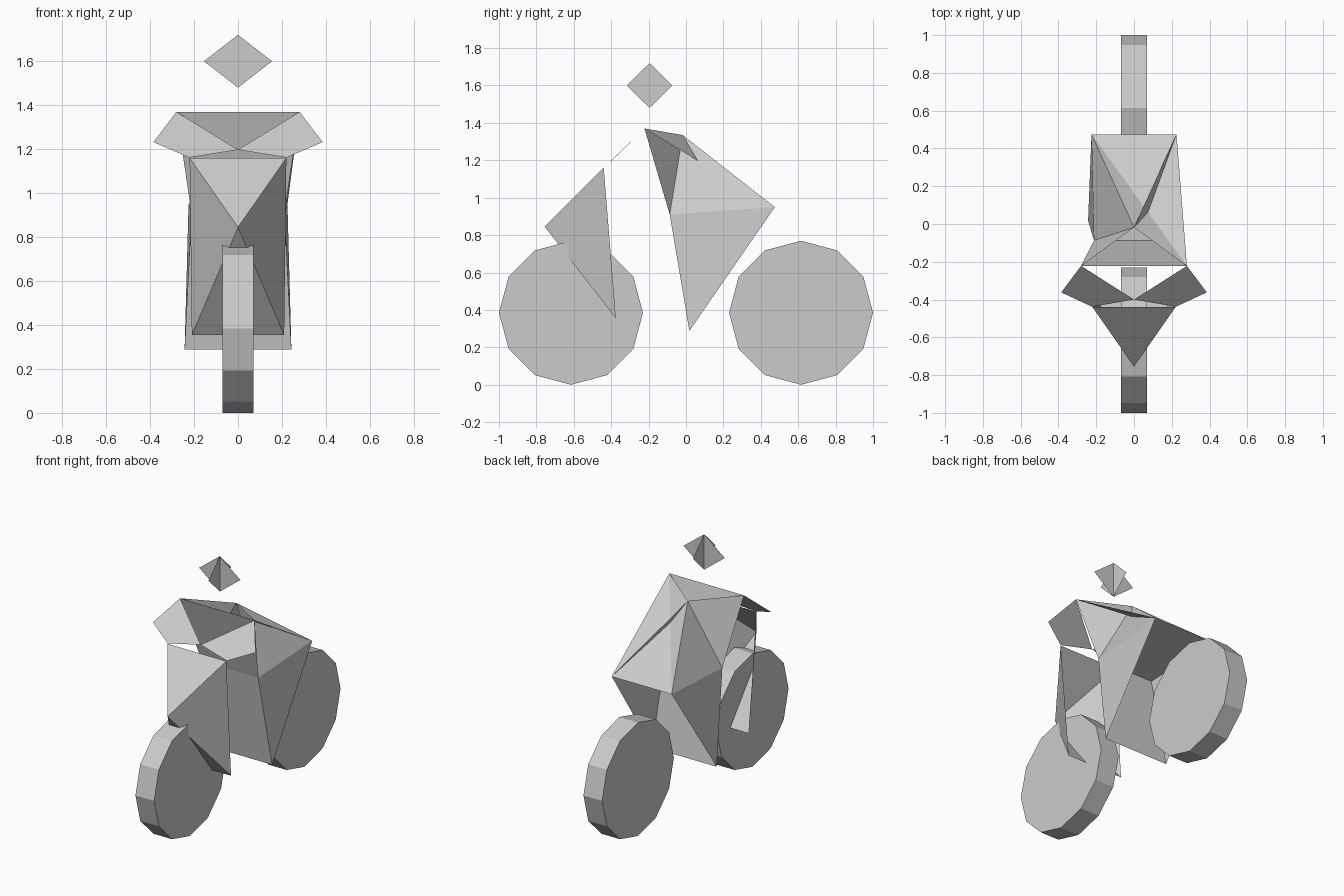
import bpy
from math import pi

if "Cube" in bpy.data.objects:
    bpy.data.objects.remove(bpy.data.objects["Cube"])


def shell(name, verts, faces, mirror=False):
    """Thin faceted sheet; optionally mirrored across x = 0."""
    me = bpy.data.meshes.new(name)
    me.from_pydata(verts, [], faces)
    ob = bpy.data.objects.new(name, me)
    bpy.context.collection.objects.link(ob)
    if mirror:
        ob.modifiers.new("mirror", 'MIRROR').use_clip = True
    return ob


def flip(p):
    return (-p[0], p[1], p[2])


# wheels: twelve-sided discs
for name, y in (("front_wheel", -0.615), ("rear_wheel", 0.615)):
    bpy.ops.mesh.primitive_cylinder_add(vertices=12, radius=0.385, depth=0.14,
                                        location=(0, y, 0.385),
                                        rotation=(0, pi / 2, 0))
    bpy.context.object.name = name

# front fairing: pyramid open at the back
top, low, nose = (0.22, -0.44, 1.16), (0.21, -0.375, 0.355), (0, -0.755, 0.845)
shell("front_fairing", [nose, top, flip(top), low, flip(low)],
      [(0, 1, 2), (0, 3, 1), (0, 2, 4), (0, 4, 3)])

# key points of the torso and legs
shoulder = (0.28, -0.222, 1.37)
neck = (0, -0.018, 1.335)
hip = (0.225, 0.475, 0.95)
knee = (0.212, -0.087, 0.91)
foot = (0.243, 0.018, 0.288)

# torso and leg sides
shell("body_side", [neck, shoulder, knee, hip, foot],
      [(0, 2, 1), (0, 3, 2), (3, 4, 2)], mirror=True)

# chest, lower front and seat underside, spanning left to right
for name, a, b in (("chest", shoulder, knee), ("lower_front", knee, foot),
                   ("seat", knee, hip)):
    shell(name, [a, flip(a), flip(b), b], [(0, 1, 2, 3)])

# back: folded sheet from the right shoulder to both hips and the neck
shell("back", [shoulder, hip, flip(hip), neck], [(0, 1, 2), (0, 2, 3)])

# arms: flat sheets sloping forward
shell("arms", [shoulder, (0.385, -0.362, 1.232), (0.222, -0.438, 1.162),
               (0.0, -0.4, 1.197)], [(0, 3, 2, 1)], mirror=True)

# head: two crossed diamonds
hy, hz = -0.195, 1.6
for name, dx, dy in (("head_across", 0.155, 0), ("head_along", 0, 0.122)):
    shell(name, [(0, hy, hz + 0.12), (dx, hy + dy, hz),
                 (0, hy, hz - 0.12), (-dx, hy - dy, hz)], [(0, 1, 2, 3)])
